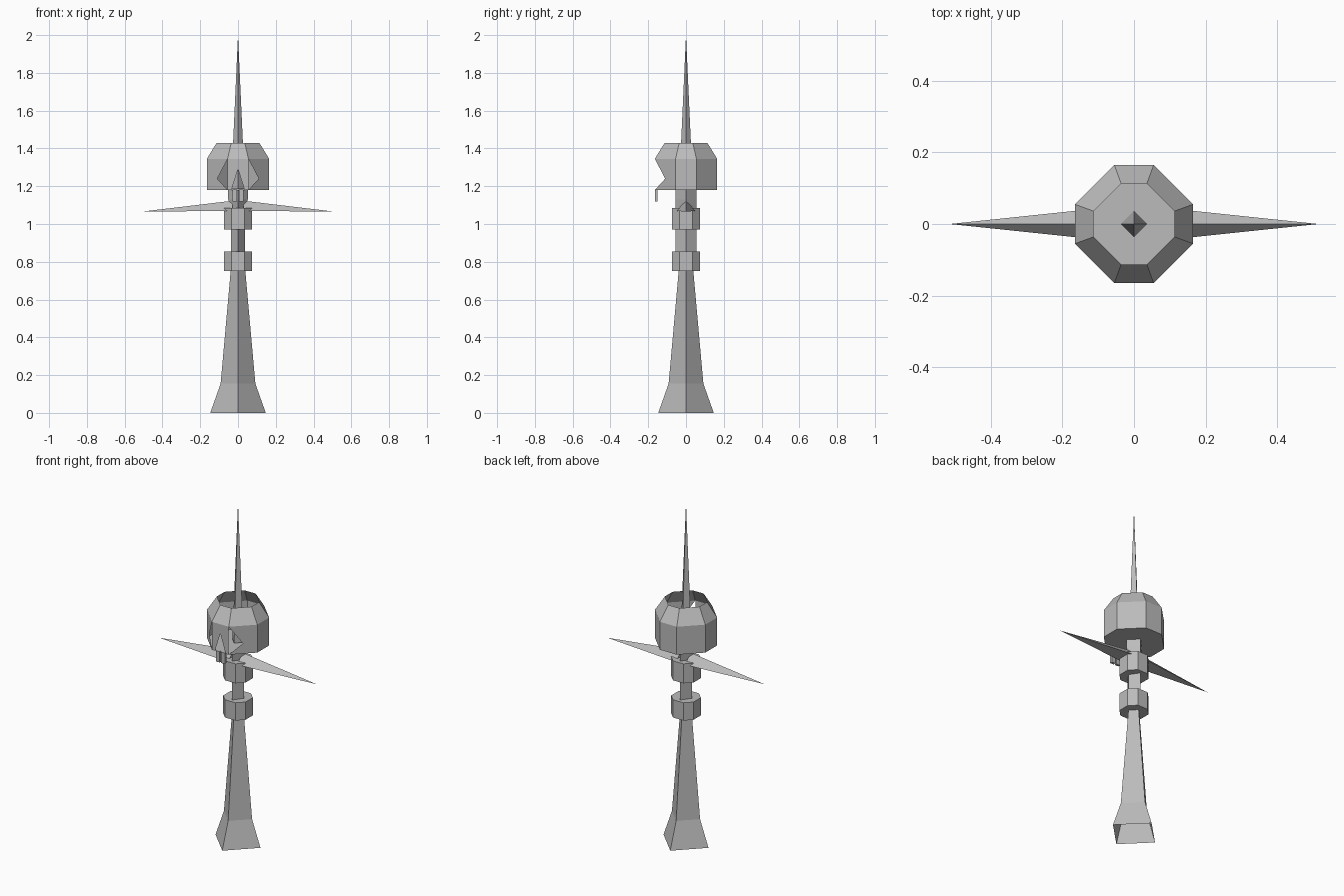
import bpy, bmesh, math

cube = bpy.data.objects.get("Cube")
if cube:
    bpy.data.objects.remove(cube, do_unlink=True)

grey = bpy.data.materials.new("stone_grey")
grey.use_nodes = True
grey.diffuse_color = (0.5, 0.5, 0.5, 1)
grey.node_tree.nodes["Principled BSDF"].inputs["Base Color"].default_value = (0.5, 0.5, 0.5, 1)


def finish(name, bm):
    mesh = bpy.data.meshes.new(name)
    bm.normal_update()
    bm.to_mesh(mesh)
    bm.free()
    mesh.materials.append(grey)
    obj = bpy.data.objects.new(name, mesh)
    bpy.context.collection.objects.link(obj)
    return obj


def diamond(hx, hy):
    return [(hx, 0), (0, hy), (-hx, 0), (0, -hy)]


def octagon(r, side):
    """Octagon with flats of half-length side facing the axes."""
    return [(r, -side), (r, side), (side, r), (-side, r),
            (-r, side), (-r, -side), (-side, -r), (side, -r)]


def loft(bm, sections, bottom=False, top=False):
    """Join (outline, z) sections; returns the vertex rings."""
    rings = [[bm.verts.new((x, y, z)) for x, y in pts] for pts, z in sections]
    for a, b in zip(rings, rings[1:]):
        n = len(a)
        for i in range(n):
            j = (i + 1) % n
            bm.faces.new((a[i], a[j], b[j], b[i]))
    if bottom:
        bm.faces.new(rings[0][::-1])
    if top:
        bm.faces.new(rings[-1])
    return rings


# Flared lower shaft, open underneath
bm = bmesh.new()
loft(bm, [(diamond(0.147, 0.147), 0), (diamond(0.092, 0.092), 0.155),
          (diamond(0.038, 0.038), 0.76)])
finish("lower_shaft", bm)

# Rod through the collars up to the head
bm = bmesh.new()
loft(bm, [(diamond(0.038, 0.055), 0.76), (diamond(0.038, 0.055), 1.085),
          (diamond(0.052, 0.055), 1.13), (diamond(0.052, 0.055), 1.18)])
finish("upper_shaft", bm)

# Collars
for name, z0, z1 in (("lower_collar", 0.75, 0.855), ("upper_collar", 0.97, 1.085)):
    bm = bmesh.new()
    loft(bm, [(octagon(0.073, 0.034), z0), (octagon(0.073, 0.034), z1)], True, True)
    finish(name, bm)

# Tapered crossguard blades with a ridge on top
for name, s in (("left_blade", 1), ("right_blade", -1)):
    bm = bmesh.new()
    root = [bm.verts.new((0.03 * s, y, z)) for y, z in ((-0.051, 1.07), (0.051, 1.07), (0, 1.123))]
    tip = bm.verts.new((0.515 * s, 0, 1.065))
    bm.faces.new(root)
    for i in range(3):
        bm.faces.new((root[i], root[(i + 1) % 3], tip))
    bmesh.ops.recalc_face_normals(bm, faces=bm.faces)
    finish(name, bm)

# Hollow head, open on top
bm = bmesh.new()
low, mid, high = loft(bm, [(octagon(0.165, 0.055), 1.18), (octagon(0.165, 0.055), 1.345),
                           (octagon(0.113, 0.036), 1.43)], bottom=True)


def replace_wall(i, outline):
    j = (i + 1) % 8
    old = bm.faces.get((low[i], low[j], mid[j], mid[i]))
    bmesh.ops.delete(bm, geom=[old], context='FACES_ONLY')
    bm.faces.new(outline)


# Eye openings in the front diagonal walls
right_eye = bm.verts.new((-0.11, -0.11, 1.24))
left_eye = bm.verts.new((0.11, -0.11, 1.24))
replace_wall(5, (low[5], low[6], right_eye, mid[6], mid[5]))
replace_wall(7, (low[7], low[0], mid[0], mid[7], left_eye))
# Nose opening in the front wall
nose = [bm.verts.new((x, -0.165, z)) for x, z in ((-0.035, 1.18), (0, 1.29), (0.035, 1.18))]
replace_wall(6, [low[6]] + nose + [low[7], mid[7], mid[6]])
finish("head", bm)

# Teeth hanging from the front of the head
for name, x in (("right_tooth", -0.017), ("left_tooth", 0.017)):
    bm = bmesh.new()
    outline = [(x - 0.012, -0.165), (x + 0.012, -0.165), (x + 0.012, -0.15), (x - 0.012, -0.15)]
    loft(bm, [(outline, 1.118), (outline, 1.182)], True, True)
    finish(name, bm)

# Long spike rising out of the head
bm = bmesh.new()
base = [bm.verts.new((x, y, 1.185)) for x, y in diamond(0.037, 0.037)]
tip = bm.verts.new((0, 0, 2))
for i in range(4):
    bm.faces.new((base[i], base[(i + 1) % 4], tip))
finish("spike", bm)
